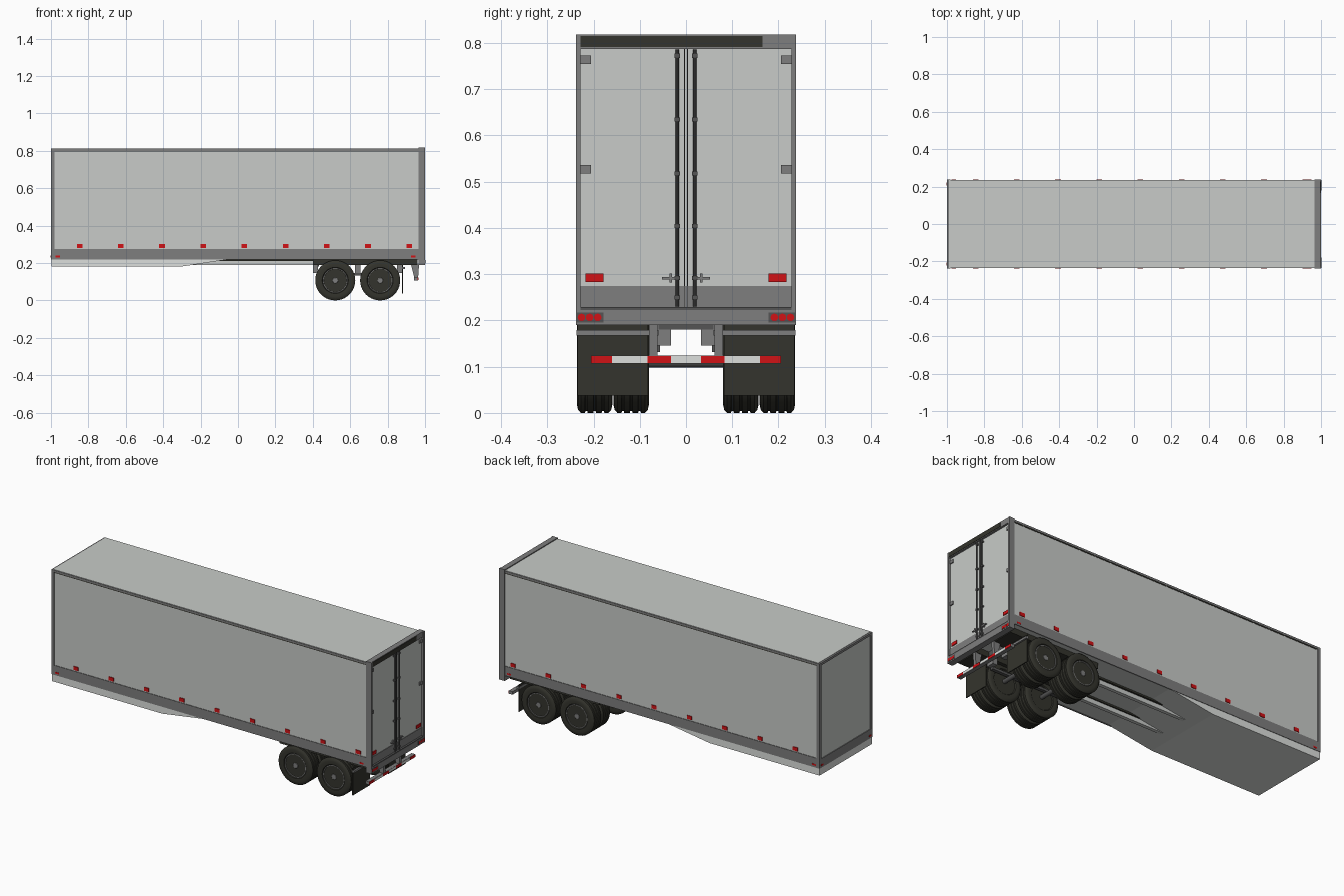
import bpy, bmesh, math
from mathutils import Matrix, Vector

if "Cube" in bpy.data.objects:
    bpy.data.objects.remove(bpy.data.objects["Cube"])


def material(name, r, g, b):
    m = bpy.data.materials.new(name)
    m.diffuse_color = (r, g, b, 1)
    m.use_nodes = True
    m.node_tree.nodes["Principled BSDF"].inputs["Base Color"].default_value = m.diffuse_color
    return m


WHITE = material("panel white", 0.58, 0.60, 0.58)
BRIGHT = material("bright white", 0.72, 0.74, 0.72)
GREY = material("frame grey", 0.21, 0.21, 0.21)
STEEL = material("dark steel", 0.09, 0.09, 0.09)
BLACK = material("rubber black", 0.034, 0.034, 0.026)
RED = material("lamp red", 0.64, 0.006, 0.008)


def finish(name, bm, mats, smooth=False):
    bmesh.ops.recalc_face_normals(bm, faces=bm.faces)
    me = bpy.data.meshes.new(name)
    bm.to_mesh(me)
    bm.free()
    ob = bpy.data.objects.new(name, me)
    bpy.context.collection.objects.link(ob)
    for m in mats:
        me.materials.append(m)
    if smooth:
        bpy.ops.object.select_all(action='DESELECT')
        ob.select_set(True)
        bpy.context.view_layer.objects.active = ob
        bpy.ops.object.shade_smooth_by_angle(angle=math.radians(35))
    return ob


def boxes(name, mat, items, mirror=False):
    """Boxes given as x0, x1, y0, y1, z0, z1; mirror copies them across y."""
    bm = bmesh.new()
    for x0, x1, y0, y1, z0, z1 in items:
        spans = [(y0, y1), (-y1, -y0)] if mirror else [(y0, y1)]
        for a, b in spans:
            mtx = (Matrix.Translation(((x0 + x1) / 2, (a + b) / 2, (z0 + z1) / 2))
                   @ Matrix.Diagonal((x1 - x0, b - a, z1 - z0, 1)))
            bmesh.ops.create_cube(bm, size=1, matrix=mtx)
    return finish(name, bm, [mat])


def cylinders(name, mat, items, axis, seg=16):
    """Cylinders given as centre, radius, length along one axis."""
    rot = Vector((0, 0, 1)).rotation_difference(Vector(axis)).to_matrix().to_4x4()
    bm = bmesh.new()
    for c, r, length in items:
        bmesh.ops.create_cone(bm, cap_ends=True, segments=seg, radius1=r, radius2=r,
                              depth=length, matrix=Matrix.Translation(c) @ rot)
    return finish(name, bm, [mat], True)


def prism(name, mat, outline, y0, y1):
    """Extrudes an x-z outline from y0 to y1."""
    bm = bmesh.new()
    face = bm.faces.new([bm.verts.new((x, y0, z)) for x, z in outline])
    ext = bmesh.ops.extrude_face_region(bm, geom=[face])["geom"]
    bmesh.ops.translate(bm, vec=(0, y1 - y0, 0),
                        verts=[v for v in ext if isinstance(v, bmesh.types.BMVert)])
    return finish(name, bm, [mat])


def lathe(name, mat, profile, centre, side, seg=40):
    """Spins (radius, outward offset) points about the wheel axis."""
    bm = bmesh.new()
    cx, cy, cz = centre
    rings = [[bm.verts.new((cx + r * math.cos(2 * math.pi * i / seg), cy + side * o,
                            cz + r * math.sin(2 * math.pi * i / seg)))
              for i in range(seg)] for r, o in profile]
    for a, b in zip(rings, rings[1:]):
        for i in range(seg):
            j = (i + 1) % seg
            bm.faces.new((a[i], a[j], b[j], b[i]))
    bm.faces.new(rings[0])
    bm.faces.new(rings[-1])
    return finish(name, bm, [mat], True)


# Cargo box and roof skin
boxes("cargo_box", WHITE, [(-0.996, 0.986, -0.2335, 0.2335, 0.222, 0.809)])
boxes("roof_skin", WHITE, [(-0.99, 0.966, -0.234, 0.234, 0.808, 0.813)])

# Side rails, front posts and front cross rails
boxes("bottom_rails", GREY, [(-0.997, 0.97, 0.229, 0.2365, 0.22, 0.274)], True)
boxes("top_rails", GREY, [(-0.997, 0.97, 0.229, 0.2365, 0.800, 0.811)], True)
boxes("top_rail_shadow_strips", BLACK, [(-0.98, 0.965, 0.229, 0.2350, 0.795, 0.800)], True)
boxes("front_posts", GREY, [(-1.0, -0.982, 0.220, 0.2368, 0.22, 0.811)], True)
boxes("front_rails", GREY, [(-1.0, -0.985, -0.23, 0.23, 0.22, 0.27),
                            (-1.0, -0.985, -0.23, 0.23, 0.798, 0.811)])

# Front belly pan that slopes up into the floor
prism("belly_pan", BRIGHT, [(-0.998, 0.224), (-0.998, 0.18), (-0.31, 0.18), (-0.02, 0.224)],
      -0.234, 0.234)

# Rear door frame
boxes("rear_posts", GREY, [(0.966, 1.0, 0.228, 0.2375, 0.19, 0.818)], True)
boxes("rear_header", GREY, [(0.966, 0.997, -0.2375, 0.2375, 0.787, 0.818)])
boxes("header_plate", BLACK, [(0.995, 0.999, -0.236, 0.165, 0.791, 0.815)])
boxes("rear_sill", GREY, [(0.966, 1.0, -0.2375, 0.2375, 0.19, 0.222)])
boxes("sill_step", STEEL, [(0.98, 1.0, -0.228, 0.228, 0.222, 0.229)])

# Doors: kick plate, centre seam, lock rods, keepers, handles, hinges
boxes("door_kick_plate", GREY, [(0.98, 0.989, -0.228, 0.228, 0.229, 0.274)])
boxes("door_seam", STEEL, [(0.98, 0.990, -0.0045, -0.002, 0.229, 0.787),
                           (0.98, 0.990, 0.002, 0.0045, 0.229, 0.787)])
cylinders("lock_rods", STEEL, [((0.994, s * 0.019, 0.508), 0.0035, 0.555) for s in (-1, 1)],
          (0, 0, 1), 10)
boxes("rod_keepers", STEEL, [(0.985, 0.998, 0.013, 0.025, z, z + 0.009)
                             for z in (0.245, 0.287, 0.40, 0.513, 0.63, 0.768)], True)
boxes("door_handles", GREY, [(0.989, 0.996, 0.02, 0.052, 0.289, 0.294),
                             (0.987, 0.997, 0.030, 0.036, 0.282, 0.301)], True)
boxes("door_hinges", GREY, [(0.985, 0.992, 0.205, 0.229, z, z + 0.018)
                            for z in (0.755, 0.518)], True)

# Red markers on the sides, doors and front corners
side_x = [-0.847 + 0.2203 * i for i in range(9)]
boxes("side_markers", RED,
      [(x - 0.015, x + 0.015, 0.232, 0.2372, 0.281, 0.301) for x in side_x]
      + [(x - 0.012, x + 0.012, 0.235, 0.2375, 0.23, 0.239) for x in (-0.965, 0.938)], True)
boxes("door_reflectors", RED, [(0.985, 0.9905, 0.178, 0.217, 0.283, 0.301)], True)
boxes("front_markers", RED, [(-1.0015, -0.998, 0.205, 0.222, 0.23, 0.239)], True)

# Tail lamps
boxes("tail_lamp_plates", STEEL, [(0.998, 1.0012, 0.178, 0.236, 0.196, 0.217)], True)
cylinders("tail_lamps", RED, [((1.0005, s * y, 0.2065), 0.0082, 0.003)
                              for s in (-1, 1) for y in (0.191, 0.2085, 0.226)], (1, 0, 0))

# Chassis rails under the floor and slider frame over the axles
boxes("chassis_rails", WHITE, [(-0.25, 0.45, 0.075, 0.095, 0.188, 0.212)], True)
boxes("chassis_rail_tops", BLACK, [(-0.28, 0.45, 0.068, 0.105, 0.212, 0.224)], True)
boxes("slider_frame", BLACK, [(0.40, 0.96, 0.06, 0.20, 0.190, 0.224)], True)
boxes("slider_crossbars", STEEL, [(x - 0.012, x + 0.012, -0.06, 0.06, 0.18, 0.222)
                                  for x in (0.42, 0.64, 0.87)])
boxes("spring_hangers", GREY, [(x - 0.014, x + 0.014, 0.032, 0.078, 0.146, 0.192)
                               for x in (0.415, 0.64, 0.865)], True)
boxes("leaf_springs", STEEL, [(0.42, 0.86, 0.056, 0.074, 0.132, 0.146)], True)

# Axles
WHEEL_X, WHEEL_Z, RADIUS = (0.52, 0.76), 0.107, 0.107
cylinders("axles", STEEL, [((x, 0, 0.110), 0.012, 0.34) for x in WHEEL_X], (0, 1, 0))

# Dual wheels: grooved tyres, dished rims, hubs and bolts
tyre = [(0.066, 0.032), (0.070, 0.037), (0.088, 0.0385), (0.100, 0.036), (RADIUS, 0.030)]
for g in (0.018, 0.0, -0.018):
    tyre += [(RADIUS, g + 0.003), (0.103, g + 0.002), (0.103, g - 0.002), (RADIUS, g - 0.003)]
tyre += [(RADIUS, -0.030), (0.100, -0.036), (0.088, -0.0385), (0.070, -0.037), (0.066, -0.032)]
rim = [(0.066, -0.033), (0.066, 0.034), (0.062, 0.034), (0.057, 0.016), (0.050, 0.012),
       (0.034, 0.014), (0.032, 0.022), (0.029, 0.022), (0.028, 0.014), (0.019, 0.016),
       (0.018, 0.030), (0.014, 0.033)]
for x in WHEEL_X:
    for s in (-1, 1):
        for y in (0.1185, 0.1975):
            lathe("tyre", BLACK, tyre, (x, s * y, WHEEL_Z), s)
        lathe("inner_rim", GREY, [(0.067, -0.030), (0.067, 0.030)],
              (x, s * 0.1185, WHEEL_Z), s)
        lathe("outer_rim", GREY, rim, (x, s * 0.1975, WHEEL_Z), s)
        bolts = [((x + 0.042 * math.cos(a), s * 0.212, WHEEL_Z + 0.042 * math.sin(a)),
                  0.003, 0.006) for a in (math.tau * i / 10 for i in range(10))]
        cylinders("wheel_bolts", STEEL, bolts, (0, 1, 0), 6)

# Mud flaps and their hanger bar
boxes("mud_flaps", BLACK, [(0.878, 0.883, 0.082, 0.235, 0.038, 0.190)], True)
boxes("mud_flap_bars", GREY, [(0.876, 0.892, 0.06, 0.2365, 0.167, 0.179)], True)

# Rear underride guard with red and white stripes
for s in (-1, 1):
    prism("guard_support", GREY, [(0.925, 0.192), (0.968, 0.192), (0.962, 0.110), (0.945, 0.110)],
          s * 0.062, s * 0.080)
boxes("guard_bar", GREY, [(0.940, 0.962, -0.205, 0.205, 0.107, 0.124)])
boxes("guard_red_stripes", RED, [(0.961, 0.964, 0.160, 0.2052, 0.108, 0.123),
                                 (0.961, 0.964, 0.032, 0.083, 0.108, 0.123)], True)
boxes("guard_white_stripes", BRIGHT, [(0.961, 0.9635, 0.083, 0.160, 0.108, 0.123),
                                      (0.961, 0.9635, 0.0, 0.032, 0.108, 0.123)], True)
